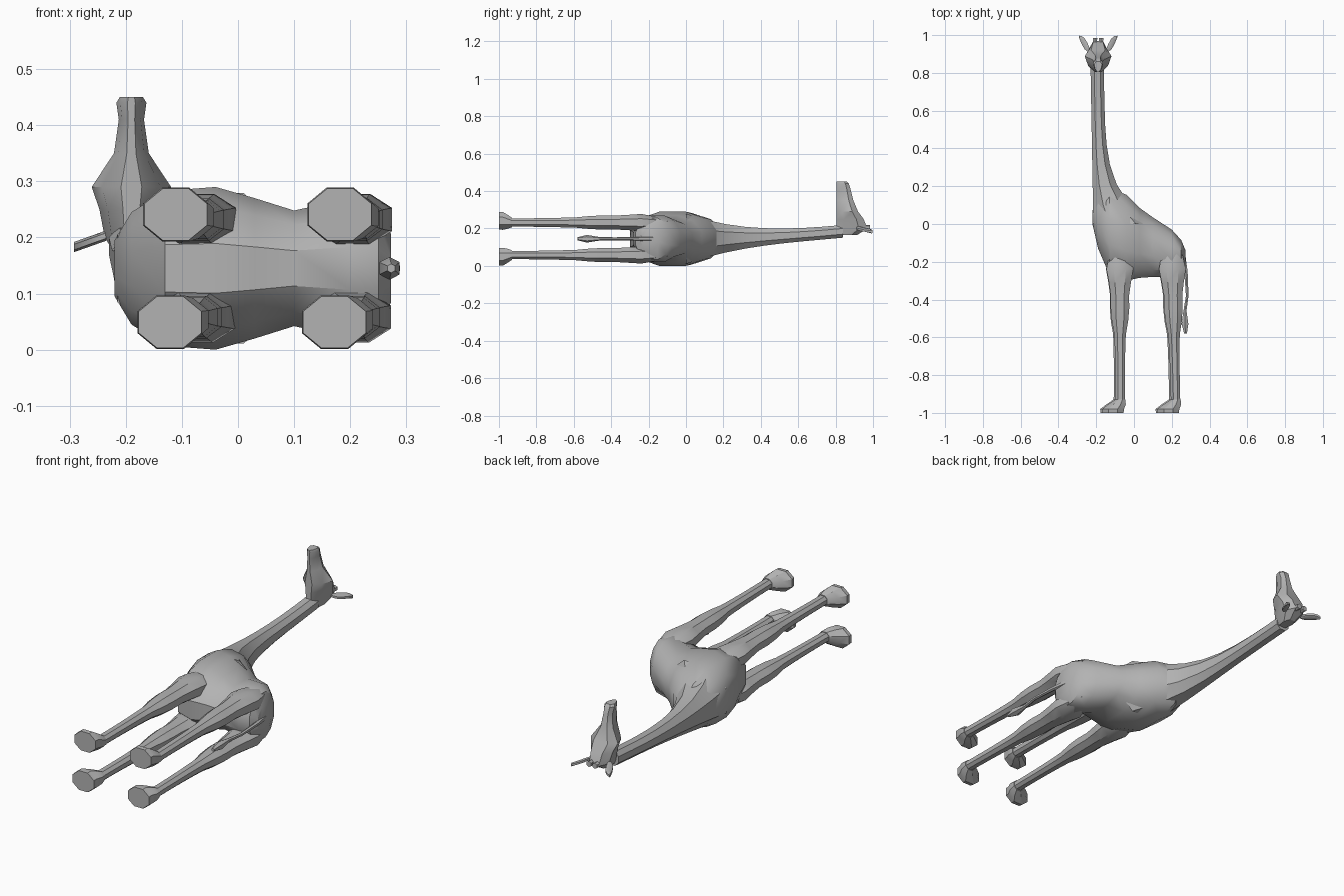
import bpy, bmesh, math

cube = bpy.data.objects.get("Cube")
if cube:
    bpy.data.objects.remove(cube, do_unlink=True)

grey = bpy.data.materials.new("plain grey")
grey.use_nodes = True
grey.diffuse_color = (0.45, 0.45, 0.45, 1)
shader = grey.node_tree.nodes["Principled BSDF"]
shader.inputs["Base Color"].default_value = grey.diffuse_color

MIDDLE = 0.145       # height of the body's plane of symmetry
HEAD_X = -0.19       # middle of the head
ANKLE_Y = -0.93
NECK_TOP = 0.84


def place(axis, along, a, b):
    """Turn a position along an axis and two cross coordinates into a point."""
    return {"x": (along, a, b), "y": (a, along, b), "z": (a, b, along)}[axis]


def soft_power(value, power):
    return math.copysign(abs(value) ** power, value)


def steps(count):
    return [i / count for i in range(count + 1)]


def mix(start, end, amount):
    return start + (end - start) * amount


def loft(name, axis, rings, sides=8, power=0.9, narrowing=0.0, mirror=None):
    """Skin rings given as (along, centre a, radius a, centre b, radius b)."""
    bm = bmesh.new()
    loops = []
    fit = math.cos(math.pi / sides) ** power
    for along, centre_a, radius_a, centre_b, radius_b in rings:
        loop = []
        for i in range(sides):
            angle = math.tau * (i + 0.5) / sides
            c = soft_power(math.cos(angle), power) / fit
            s = soft_power(math.sin(angle), power) / fit
            a = centre_a + radius_a * c * (1 + narrowing * (s - 1) / 2)
            point = place(axis, along, a, centre_b + radius_b * s)
            loop.append(bm.verts.new(mirror(point) if mirror else point))
        loops.append(loop)
    for lower, upper in zip(loops, loops[1:]):
        for i in range(sides):
            j = (i + 1) % sides
            bm.faces.new((lower[i], lower[j], upper[j], upper[i]))
    bm.faces.new(loops[0])
    bm.faces.new(loops[-1])
    bmesh.ops.recalc_face_normals(bm, faces=bm.faces[:])
    mesh = bpy.data.meshes.new(name)
    bm.to_mesh(mesh)
    bm.free()
    mesh.materials.append(grey)
    obj = bpy.data.objects.new(name, mesh)
    bpy.context.collection.objects.link(obj)
    bpy.ops.object.select_all(action="DESELECT")
    obj.select_set(True)
    bpy.context.view_layer.objects.active = obj
    bpy.ops.object.shade_smooth_by_angle(angle=math.radians(32))


def mirror_head(point):
    x, y, z = point
    return (2 * HEAD_X - x, y, z)


def mirror_body(point):
    """Reflect across the body, with a slight shift that grows to the foot."""
    x, y, z = point
    return (x + y / 100, y, 2 * MIDDLE - z)


# Torso, from chest to rump: position, belly line, back line, half width
torso = [
    (-0.22, 0, 0.07, 0.05),
    (-0.19, -0.13, 0.14, 0.1),
    (-0.13, -0.27, 0.19, 0.138),
    (-0.04, -0.3, 0.155, 0.145),
    (0.03, -0.285, 0.085, 0.125),
    (0.1, -0.28, 0.035, 0.103),
    (0.2, -0.28, -0.03, 0.125),
    (0.25, -0.27, -0.085, 0.11),
    (0.273, -0.24, -0.14, 0.06),
]
loft("torso", "x", [
    (x, (back + belly) / 2, (back - belly) / 2, MIDDLE, half)
    for x, belly, back, half in torso
], sides=12)

# Neck, with a straight throat and a nape that flares into the shoulders
neck = []
for u in steps(8):
    throat = mix(-0.215, -0.23, u)
    radius = 0.035 + 0.12 * (1 - u) ** 5
    depth = 0.034 + 0.1 * (1 - u) ** 3
    neck.append((NECK_TOP * u, throat + radius, radius, MIDDLE + 0.04 * u * u, depth))
loft("neck", "y", neck)

# Head, from the back of the skull to the muzzle: position, half width, length
head = [
    (0.165, 0.03, 0.11),
    (0.2, 0.055, 0.165),
    (0.25, 0.066, 0.145),
    (0.29, 0.082, 0.115),
    (0.35, 0.036, 0.09),
    (0.41, 0.026, 0.075),
    (0.44, 0.031, 0.065),
    (0.45, 0.024, 0.055),
]
loft("head", "z", [
    (z, HEAD_X, half, 0.805 + length / 2, length / 2) for z, half, length in head
], narrowing=0.5)

# Leaf-shaped ears and knobbed horns on both sides of the head
for side, mirror in (("right", None), ("left", mirror_head)):
    ear = []
    for u in steps(4):
        blade = 0.004 + 0.025 * math.sin(math.pi * u)
        ear.append((HEAD_X - mix(0.04, 0.102, u), mix(0.915, 0.993, u), blade,
                    mix(0.205, 0.183, u), 0.008))
    loft(side + "_ear", "x", ear, sides=6, mirror=mirror)
    horn = [(mix(0.92, 0.985, u), HEAD_X - 0.016, mix(0.008, 0.012, u), 0.205, 0.012)
            for u in steps(2)]
    loft(side + "_horn", "y", horn, sides=6, mirror=mirror)

# Legs swell from a domed hip, taper past the knee and end in forward hooves
for name, hip_x, ankle_x in (("front", -0.075, -0.073), ("hind", 0.2, 0.22)):
    leg = []
    for u in steps(12):
        y = mix(-0.1, ANKLE_Y, u)
        dome = min(1, 0.3 + 4.2 * u)
        knee = 0.015 * math.exp(-((y + 0.48) / 0.045) ** 2)
        radius = mix(0.025, 0.105, (1 - u) ** 3) * dome + knee
        depth = mix(0.022, 0.056, (1 - u) ** 2) * dome + knee / 2
        leg.append((y, mix(hip_x, ankle_x, u), radius, 0.232, depth))
    toe_x = ankle_x - 0.038
    hoof = [
        (ANKLE_Y, ankle_x, 0.027, 0.232, 0.025),
        (-0.955, ankle_x - 0.017, 0.047, 0.236, 0.038),
        (-0.98, toe_x, 0.058, 0.241, 0.048),
        (-1, toe_x, 0.056, 0.241, 0.046),
    ]
    for side, mirror in (("upper", None), ("lower", mirror_body)):
        loft(f"{side}_{name}_leg", "y", leg, mirror=mirror)
        loft(f"{side}_{name}_hoof", "y", hoof, power=1, mirror=mirror)

# Tail with its tuft: position, centre, radius
tail = [
    (-0.15, 0.255, 0.015),
    (-0.25, 0.275, 0.009),
    (-0.38, 0.282, 0.007),
    (-0.46, 0.27, 0.008),
    (-0.53, 0.27, 0.018),
    (-0.58, 0.273, 0.007),
]
loft("tail", "y", [(y, x, r, MIDDLE, r) for y, x, r in tail], sides=6)
